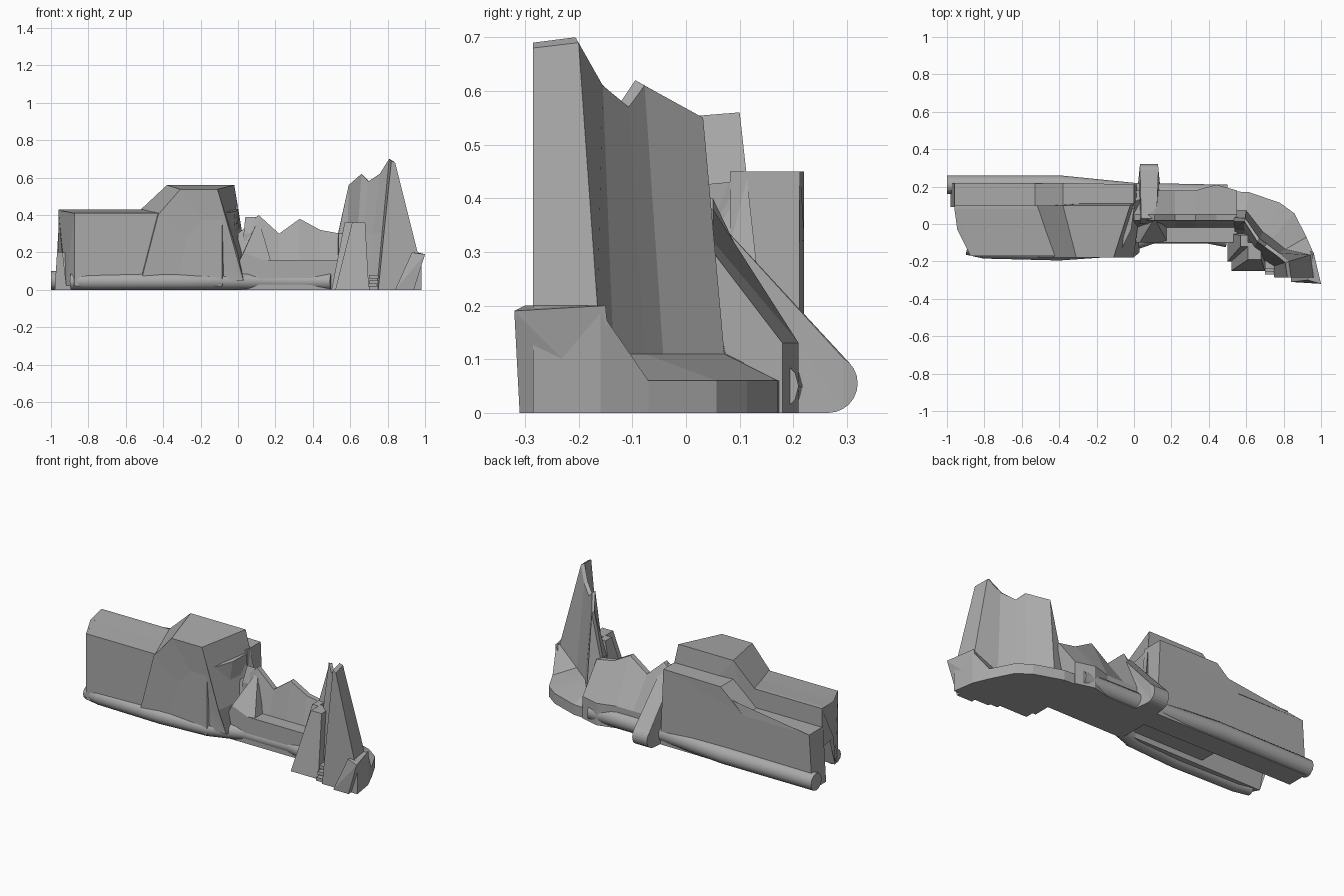
import bpy, bmesh
from math import sin, cos, radians
from mathutils import Vector

default_cube = bpy.data.objects.get("Cube")
if default_cube:
    bpy.data.objects.remove(default_cube, do_unlink=True)

# One plain stone colour for everything
grey = (0.4, 0.4, 0.4, 1)
stone = bpy.data.materials.new("stone_grey")
stone.use_nodes = True
stone.diffuse_color = grey
stone.node_tree.nodes["Principled BSDF"].inputs["Base Color"].default_value = grey


def add_object(name, data):
    data.materials.append(stone)
    new_object = bpy.data.objects.new(name, data)
    bpy.context.scene.collection.objects.link(new_object)
    return new_object


def add_mesh(name, bm):
    bmesh.ops.recalc_face_normals(bm, faces=bm.faces[:])
    mesh = bpy.data.meshes.new(name)
    bm.to_mesh(mesh)
    bm.free()
    return add_object(name, mesh)


def loft(name, rings):
    """Skin a row of closed rings and cap both ends."""
    bm = bmesh.new()
    rows = [[bm.verts.new(point) for point in ring] for ring in rings]
    for near, far in zip(rows, rows[1:]):
        for i in range(len(near)):
            bm.faces.new((near[i - 1], near[i], far[i], far[i - 1]))
    caps = [bm.faces.new(rows[0]), bm.faces.new(rows[-1])]
    bmesh.ops.triangulate(bm, faces=caps)
    return add_mesh(name, bm)


def chunk(name, points):
    """Faceted rock wrapped around a few corner points."""
    bm = bmesh.new()
    for point in points:
        bm.verts.new(point)
    bmesh.ops.convex_hull(bm, input=bm.verts[:])
    buried = [vert for vert in bm.verts if not vert.link_faces]
    bmesh.ops.delete(bm, geom=buried, context="VERTS")
    return add_mesh(name, bm)


def rectangle(x_range, y_range, z):
    return [(x, y, z) for x in x_range for y in y_range]


def rail(name, path, radius):
    """Rounded strip lying on the ground along a plan path."""
    curve = bpy.data.curves.new(name, "CURVE")
    curve.dimensions = "3D"
    curve.bevel_depth = radius
    curve.bevel_resolution = 4
    curve.use_fill_caps = True
    spline = curve.splines.new("POLY")
    spline.points.add(len(path) - 1)
    for point, (x, y) in zip(spline.points, path):
        point.co = (x, y, radius, 1)
    return add_object(name, curve)


# Front half of the long wall: hollow underneath, front corners cut back
front, ridge, height = -0.17, 0.1, 0.43
wall_profile = [
    (front, 0.02), (front, height - 0.02), (-0.03, height - 0.01),
    (0.08, height), (ridge, height), (ridge, 0.2), (-0.04, 0.2), (-0.08, 0.02),
]


def wall_end(x, inset):
    return [(x + inset * max(0, -y), y, z) for y, z in wall_profile]


loft("front_wall", [wall_end(-0.96, 0.5), wall_end(0, -0.5)])

# Rear half is a lower shelf that steps up beside the raised block
shelf_outline = [(-0.98, 0), (-0.96, 0.32), (-0.53, 0.32), (-0.38, 0.45), (0, 0.45), (0.02, 0)]
loft("rear_shelf", [[(x, y - 0.02 * max(0, x + 0.4), z) for x, z in shelf_outline] for y in (0.09, 0.22)])

# Rounded strips along both feet of the wall
rail("front_skirt", [(-0.89, -0.12), (-0.8, -0.14), (-0.4, -0.15), (-0.1, -0.13),
                     (0.1, -0.06), (0.4, -0.06), (0.5, -0.08)], 0.045)
rail("rear_rail", [(-1, 0.21), (-0.4, 0.21), (0, 0.17), (0.5, 0.16)], 0.05)

# Raised block: sloped at both ends and narrower towards the front
block_outline = [(-0.53, 0.42), (-0.38, 0.56), (-0.02, 0.56), (0.04, 0.2), (0.04, 0.05), (-0.53, 0.05)]


def block_side(y, narrowing, drop):
    middle = -0.22
    side = []
    for x, z in block_outline:
        moved = middle + (x - middle) * (1 - narrowing * z)
        side.append((moved, y + max(0, moved), z - drop * z))
    return side


loft("raised_block", [block_side(-0.18, 0.8, 0.04), block_side(0.1, 0, 0)])

# Low broken stretch, its jagged crest set by one height per step
crest_heights = (0.3, 0.4, 0.3, 0.38, 0.32, 0.3)
ruin_rings = []
for step, crest in enumerate(crest_heights):
    x = step * 0.11
    back = 0.21 if step == 4 else 0.18
    section = [(-0.1, 0), (-0.1, 0.16), (-0.02, 0.16), (0.02, crest), (0.05, crest), (back, 0.13), (back, 0)]
    ruin_rings.append([(x, y, z) for y, z in section])
loft("middle_ruin", ruin_rings)

# Loose rubble between the block and the low stretch
chunk("front_rubble", rectangle((0, 0.18), (-0.1, 0), 0.14) + [(0.03, -0.1, 0.2), (0.11, 0.03, 0.38)])

# Sloping buttress with a rounded toe, wider at its foot
buttress_profile = [(0, 0), (0, 0.3), (0.03, 0.39)]
for angle in range(60, -91, -15):
    turn = radians(angle)
    buttress_profile.append((0.265 + 0.055 * cos(turn), 0.055 + 0.055 * sin(turn)))


def buttress_side(direction):
    return [(0.08 + direction * (0.08 - 0.1 * max(y, z)), y, z) for y, z in buttress_profile]


loft("rear_buttress", [buttress_side(-1), buttress_side(1)])

# Tall crag sweeping round a quarter circle, listed as angle, crest height and crest reach
crag_centre = Vector((0.55, -0.285, 0))
crag_peaks = [(93, 0.3, 0.3), (82, 0.56, 0.3), (60, 0.62, 0.22), (48, 0.58, 0.22),
              (30, 0.62, 0.24), (17, 0.7, 0.27), (0, 0.69, 0.27)]
crag_rings = []
for angle, crest, top in crag_peaks:
    outward = Vector((cos(radians(angle)), sin(radians(angle)), 0))
    # The end rises from a tall shoulder, the rest from a wide low ledge
    at_end = angle < 20
    shoulder = 0.2 if at_end else 0.07
    foot = 0.41 if at_end else top + 0.06
    rim = 0.43 if angle < 40 else 0.46
    section = [(top - 0.07, 0), (top - 0.04, 0.3), (top, crest), (top + 0.02, crest - 0.01),
               (foot, shoulder + 0.04 * (not at_end)), (rim, shoulder - 0.01), (rim, 0)]
    crag_rings.append([crag_centre + outward * reach + Vector((0, 0, z)) for reach, z in section])
loft("curved_crag", crag_rings)

# Heavy foot where the crag ends
chunk("crag_foot", rectangle((0.84, 0.94), (-0.31, -0.13), 0)
      + [(0.93, -0.3, 0.2), (1, -0.32, 0.19), (0.96, -0.15, 0.2)])

# Leaning pillars inside the curve
chunk("front_pillar", rectangle((0.52, 0.7), (-0.25, -0.1), 0)
      + rectangle((0.61, 0.68), (-0.19, -0.1), 0.36))
chunk("side_pillar", rectangle((0.5, 0.6), (-0.2, -0.05), 0)
      + rectangle((0.57, 0.61), (-0.12, -0.06), 0.36))

# Thin stacked ledges at the foot of the crag
for level in range(3):
    bottom = 0.03 * level
    reach = 0.27 - bottom / 2
    slab = []
    for z in (bottom, bottom + 0.02):
        slab += rectangle((0.7, 0.85), (-reach, -0.1), z)
    chunk(f"ledge_{level + 1}", slab)
